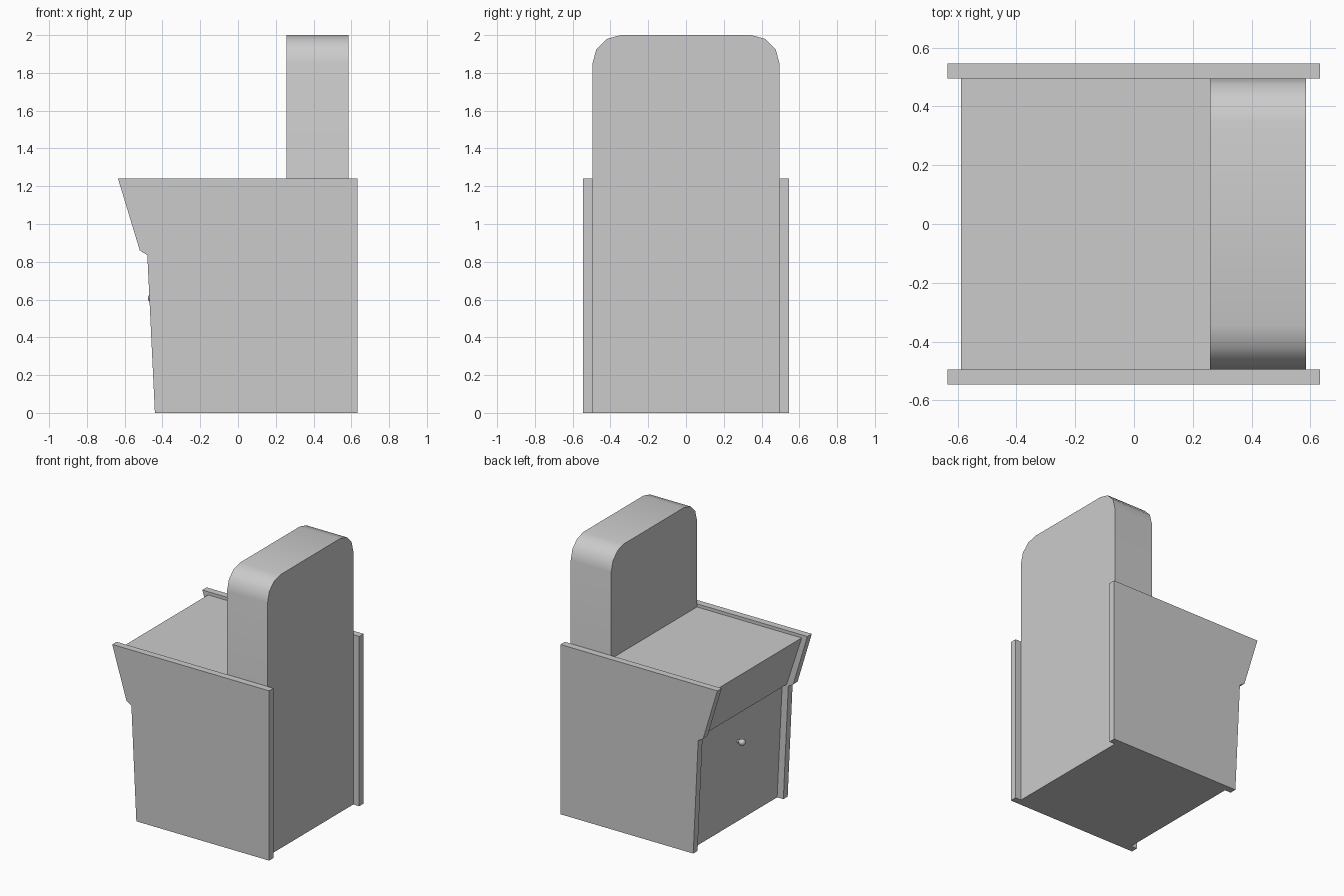
import bpy, bmesh, math
from mathutils import Matrix

if "Cube" in bpy.data.objects:
    bpy.data.objects.remove(bpy.data.objects["Cube"])


def finish(name, bm, smooth=None):
    bmesh.ops.recalc_face_normals(bm, faces=bm.faces)
    me = bpy.data.meshes.new(name)
    bm.to_mesh(me)
    bm.free()
    ob = bpy.data.objects.new(name, me)
    bpy.context.collection.objects.link(ob)
    if smooth:
        bpy.ops.object.select_all(action='DESELECT')
        ob.select_set(True)
        bpy.context.view_layer.objects.active = ob
        bpy.ops.object.shade_smooth_by_angle(angle=math.radians(smooth))
    return ob


def prism(name, points, offset, smooth=None):
    """Extrude a planar 3D outline along the offset vector."""
    bm = bmesh.new()
    face = bm.faces.new([bm.verts.new(p) for p in points])
    ext = bmesh.ops.extrude_face_region(bm, geom=[face])
    bmesh.ops.translate(bm, vec=offset,
                        verts=[g for g in ext["geom"] if isinstance(g, bmesh.types.BMVert)])
    return finish(name, bm, smooth)


W = 0.495   # inner half width
T = 0.05    # side panel thickness

# side panels with the overhanging front edge
side = [(-0.44, 0), (0.633, 0), (0.633, 1.24), (-0.635, 1.24), (-0.52, 0.86), (-0.48, 0.835)]
for name, y in (("side_panel_front", -W - T), ("side_panel_back", W)):
    prism(name, [(x, y, z) for x, z in side], (0, T, 0))

# cabinet body, recessed between the panels
body = [(-0.39, 0), (0.258, 0), (0.258, 1.217), (-0.588, 1.217), (-0.467, 0.845), (-0.43, 0.82)]
prism("cabinet_body", [(x, -W, z) for x, z in body], (0, 2 * W, 0))

# tall back block with rounded top corners
R = 0.15
arc = [(W - R + R * math.cos(a), 2 - R + R * math.sin(a))
       for a in (math.radians(30 * i) for i in range(4))]
outline = [(W, 0)] + arc + [(-y, z) for y, z in reversed(arc)] + [(-W, 0)]
prism("tall_back", [(0.258, y, z) for y, z in outline], (0.327, 0, 0), 40)

# small door knob and its stem
bm = bmesh.new()
turn = Matrix.Rotation(math.pi / 2, 4, 'Y')
bmesh.ops.create_uvsphere(bm, u_segments=8, v_segments=6, radius=0.025,
                          matrix=Matrix.Translation((-0.453, 0, 0.608)) @ turn)
bmesh.ops.create_cone(bm, cap_ends=True, segments=8, radius1=0.012, radius2=0.012, depth=0.04,
                      matrix=Matrix.Translation((-0.425, 0, 0.608)) @ turn)
finish("door_knob", bm, 50)
